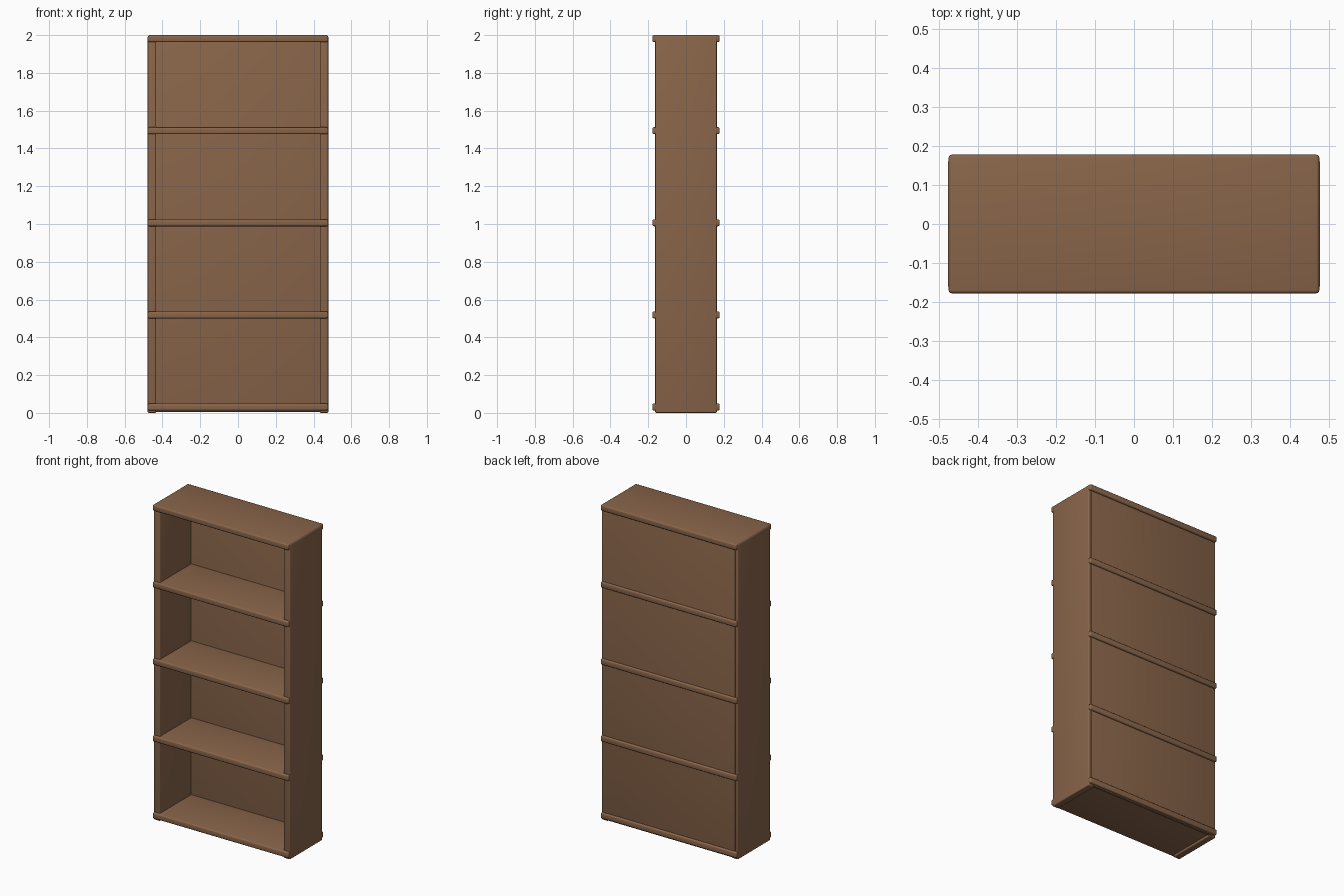
import bpy
import bmesh

if "Cube" in bpy.data.objects:
    bpy.data.objects.remove(bpy.data.objects["Cube"])

wood = bpy.data.materials.new("brown_wood")
wood.diffuse_color = (0.25, 0.13, 0.068, 1.0)
wood.use_nodes = True
wood.node_tree.nodes["Principled BSDF"].inputs["Base Color"].default_value = wood.diffuse_color


def board(name, x, y, z, bevel):
    """Box between (min, max) pairs with softly rounded edges."""
    bm = bmesh.new()
    bmesh.ops.create_cube(bm, size=1.0)
    for v in bm.verts:
        v.co = [r[0] if c < 0 else r[1] for c, r in zip(v.co, (x, y, z))]
    bmesh.ops.bevel(bm, geom=bm.edges[:], offset=bevel, segments=3,
                    profile=0.5, affect='EDGES')
    mesh = bpy.data.meshes.new(name)
    bm.to_mesh(mesh)
    bm.free()
    mesh.materials.append(wood)
    obj = bpy.data.objects.new(name, mesh)
    bpy.context.collection.objects.link(obj)
    bpy.context.view_layer.objects.active = obj
    obj.select_set(True)
    bpy.ops.object.shade_smooth_by_angle()
    obj.select_set(False)
    return obj


# Upright side panels
board("left_side", (-0.478, -0.433), (-0.163, 0.163), (0.0, 1.995), 0.006)
board("right_side", (0.433, 0.478), (-0.163, 0.163), (0.0, 1.995), 0.006)

# Thin back panel set between the shelves' rear lips
board("back_panel", (-0.46, 0.46), (0.15, 0.165), (0.006, 1.99), 0.002)

# Base, three shelves and top, overhanging front and back
names = ["base_shelf", "lower_shelf", "middle_shelf", "upper_shelf", "top_shelf"]
for i, name in enumerate(names):
    z = 0.013 + i * 0.4875
    board(name, (-0.476, 0.476), (-0.178, 0.178), (z, z + 0.037), 0.008)
